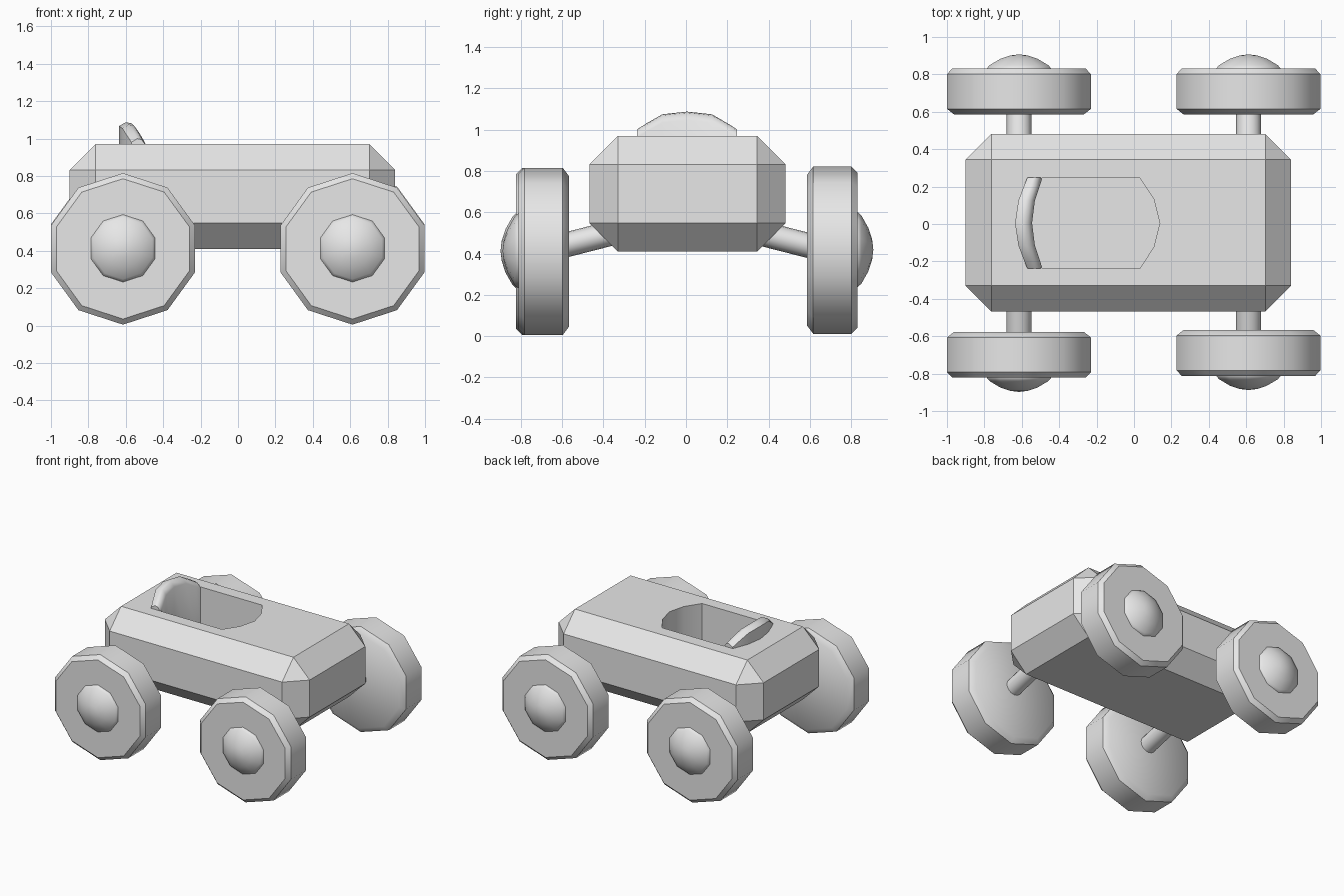
import bpy, bmesh, math
from mathutils import Vector

if "Cube" in bpy.data.objects:
    bpy.data.objects.remove(bpy.data.objects["Cube"])

grey = bpy.data.materials.new("light_grey")
grey.diffuse_color = (0.8, 0.8, 0.8, 1)
grey.use_nodes = True
grey.node_tree.nodes["Principled BSDF"].inputs["Base Color"].default_value = grey.diffuse_color


def finish(name, bm, angle=40):
    """Turn a bmesh into a shaded object."""
    bmesh.ops.recalc_face_normals(bm, faces=bm.faces)
    mesh = bpy.data.meshes.new(name)
    bm.to_mesh(mesh)
    bm.free()
    mesh.materials.append(grey)
    ob = bpy.data.objects.new(name, mesh)
    bpy.context.collection.objects.link(ob)
    shade(ob, angle)
    return ob


def shade(ob, angle):
    bpy.ops.object.select_all(action='DESELECT')
    ob.select_set(True)
    bpy.context.view_layer.objects.active = ob
    bpy.ops.object.shade_smooth_by_angle(angle=math.radians(angle))


def loft(bm, rings):
    """Skin closed rings of points and cap both ends."""
    rows = [[bm.verts.new(p) for p in ring] for ring in rings]
    n = len(rows[0])
    for a, b in zip(rows, rows[1:]):
        for i in range(n):
            j = (i + 1) % n
            bm.faces.new((a[i], a[j], b[j], b[i]))
    bm.faces.new(rows[0])
    bm.faces.new(rows[-1])


def lathe(name, profile, centre, side, sides=10, angle=40):
    """Sweep (radius, distance) pairs around the y axis, a corner pointing up."""
    bm = bmesh.new()
    cx, cy, cz = centre
    rings = []
    for r, d in profile:
        rings.append([(cx + r * math.sin(2 * math.pi * i / sides), cy + side * d,
                       cz + r * math.cos(2 * math.pi * i / sides)) for i in range(sides)])
    loft(bm, rings)
    bmesh.ops.remove_doubles(bm, verts=bm.verts, dist=0.0001)
    return finish(name, bm, angle)


# Chamfered body
bm = bmesh.new()
bmesh.ops.create_cube(bm, size=1)
for v in bm.verts:
    v.co = Vector((v.co.x * 1.74 - 0.03, v.co.y * 0.95 + 0.007, v.co.z * 0.56 + 0.69))
bmesh.ops.bevel(bm, geom=bm.edges[:], offset=0.138, segments=1, affect='EDGES')
body = finish("body", bm, 30)

# Cockpit opening cut into the body
half = [(-0.545, 0), (-0.53, 0.13), (-0.49, 0.243), (0.03, 0.243), (0.105, 0.13), (0.138, 0)]
outline = half + [(x, -y) for x, y in half[-2:0:-1]]
bm = bmesh.new()
loft(bm, [[(x, y + 0.005, z) for x, y in outline] for z in (0.6, 1.2)])
cutter = finish("cockpit_cutter", bm)
cut = body.modifiers.new("cockpit", 'BOOLEAN')
cut.object = cutter
cut.solver = 'EXACT'
bpy.context.view_layer.objects.active = body
bpy.ops.object.modifier_apply(modifier="cockpit")
bpy.data.objects.remove(cutter)
shade(body, 30)

# Curved backrest: stations of y, inner x, outer x, top z
stations = [(0.243, -0.49, -0.57, 1.0), (0.2, -0.503, -0.588, 1.028),
            (0.12, -0.53, -0.618, 1.074), (0, -0.545, -0.636, 1.087)]
stations += [(-y, a, b, z) for y, a, b, z in stations[-2::-1]]
bm = bmesh.new()
loft(bm, [[(a, y + 0.005, 0.62), (a, y + 0.005, z - 0.04), (a - 0.025, y + 0.005, z - 0.006),
           (a * 0.4 + b * 0.6, y + 0.005, z), (b, y + 0.005, z - 0.02), (b, y + 0.005, 0.62)]
          for y, a, b, z in stations])
finish("backrest", bm, 45)

# Four wheels with domed hubs and sloping axles
tyre = [(0.365, 0), (0.405, 0.03), (0.405, 0.215), (0.375, 0.245)]
dome = [(0.182, -0.01), (0.18, 0.002), (0.165, 0.018), (0.105, 0.052), (0.05, 0.07), (0, 0.076)]
for label, x, y, side, z in (("front_left", -0.615, -0.577, -1, 0.41),
                             ("front_right", 0.612, -0.567, -1, 0.41),
                             ("back_left", -0.615, 0.586, 1, 0.416),
                             ("back_right", 0.612, 0.586, 1, 0.416)):
    lathe(label + "_wheel", tyre, (x, y, z), side)
    lathe(label + "_hub", dome, (x, y + side * 0.245, z + 0.003), side, angle=50)
    bm = bmesh.new()
    circle = [2 * math.pi * i / 16 for i in range(16)]
    loft(bm, [[(x + 0.066 * math.cos(t), side * d, h + 0.062 * math.sin(t)) for t in circle]
              for d, h in ((0.3, 0.514), (0.62, 0.432))])
    finish(label + "_axle", bm)
